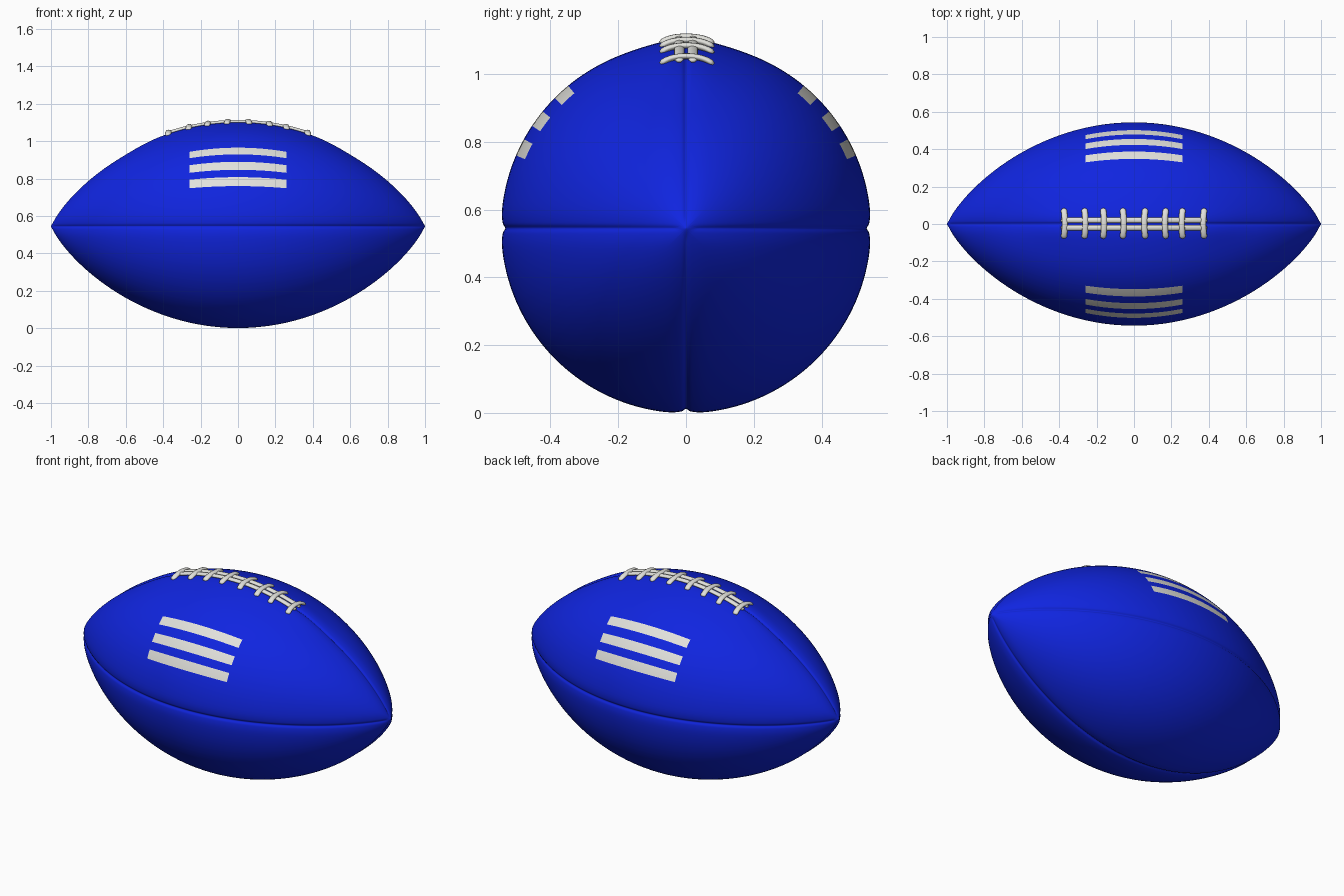
import bpy, bmesh, math
from mathutils import Vector

if "Cube" in bpy.data.objects:
    bpy.data.objects.remove(bpy.data.objects["Cube"])

CZ, R = 0.545, 0.546            # axis height and largest radius
STRIPES = (42.4, 53.6, 64.0)    # stripe angles measured from straight up, degrees
HALF, STRIPE_X = 2.8, 0.26


def material(name, col):
    m = bpy.data.materials.new(name)
    m.diffuse_color = (*col, 1)
    m.use_nodes = True
    m.node_tree.nodes["Principled BSDF"].inputs["Base Color"].default_value = m.diffuse_color
    return m


blue = material("blue leather", (0.005, 0.018, 0.74))
white = material("off white", (0.76, 0.76, 0.72))


def radius(x, th, seams=True):
    """Ball radius at length x and angle th (radians from up)."""
    r = R * max(0.0, 1 - x * x) ** 0.78
    a = (th + math.pi) % (2 * math.pi) - math.pi
    fade = min(1, max(0, (0.65 - abs(x)) / 0.25))
    fade = fade * fade * (3 - 2 * fade)
    bump = 0.013 * math.exp(-(a / 0.2) ** 2) * fade
    groove = 0.0
    if seams:
        q = math.pi / 2
        d = abs((th + q / 2) % q - q / 2) * r
        groove = 0.007 * math.exp(-(d / 0.008) ** 2) + 0.006 * math.exp(-(d / 0.03) ** 2)
        groove = min(groove, 0.3 * r)
    return r + bump - groove


def point(x, th, lift=0.0, seams=True):
    r = radius(x, th, seams) + lift
    return Vector((x, r * math.sin(th), CZ + r * math.cos(th)))


def finish(name, bm, mats):
    bmesh.ops.recalc_face_normals(bm, faces=bm.faces[:])
    for f in bm.faces:
        f.smooth = True
    me = bpy.data.meshes.new(name)
    bm.to_mesh(me)
    bm.free()
    for m in mats:
        me.materials.append(m)
    ob = bpy.data.objects.new(name, me)
    bpy.context.collection.objects.link(ob)
    return ob


# Ball: grid of rings, finer at the four seams, cut exactly at stripe borders
quad = [0, 0.35, 0.7, 1.05, 1.4, 1.9, 2.5, 3.3, 4.4] + [6 + 2 * i for i in range(20)]
quad += [90 - a for a in quad] + [s + h for s in STRIPES for h in (-HALF, HALF)]
angles = sorted({round(v % 360, 3) for a in quad for v in (a, 180 - a, 180 + a, -a)})
xs = [math.sin(math.pi * (i / 110 - 0.5)) for i in range(1, 110)]
xs = sorted(xs + [-STRIPE_X, STRIPE_X])
n = len(angles)
bm = bmesh.new()
rings = [[bm.verts.new(point(x, math.radians(a))) for a in angles] for x in xs]
for i in range(len(xs) - 1):
    for j in range(n):
        k = (j + 1) % n
        f = bm.faces.new((rings[i][j], rings[i][k], rings[i + 1][k], rings[i + 1][j]))
        mid = (angles[j] + (angles[k] if k else 360)) / 2
        mid = min(mid, 360 - mid)
        inside = abs(xs[i] + xs[i + 1]) / 2 < STRIPE_X
        if inside and any(abs(mid - s) < HALF for s in STRIPES):
            f.material_index = 1
for ring, x in ((rings[0], -1), (rings[-1], 1)):
    tip = bm.verts.new((x, 0, CZ))
    for j in range(n):
        bm.faces.new((ring[j], ring[(j + 1) % n], tip))
finish("ball", bm, (blue, white))


def strand(bm, path, wide, high, sides=12):
    """Flattened rounded cord along a path lying on the ball."""
    loops = []
    last = len(path) - 1
    for i, p in enumerate(path):
        t = (path[min(i + 1, last)] - path[max(i - 1, 0)]).normalized()
        up = Vector((0, p.y, p.z - CZ))
        up = (up - t * up.dot(t)).normalized()
        side = t.cross(up)
        s = 0.6 if i in (0, last) else 1.0
        loops.append([bm.verts.new(p + side * (wide * s * math.cos(2 * math.pi * k / sides))
                                   + up * (high * s * math.sin(2 * math.pi * k / sides)))
                      for k in range(sides)])
    for a, b in zip(loops, loops[1:]):
        for k in range(sides):
            m = (k + 1) % sides
            bm.faces.new((a[k], a[m], b[m], b[k]))
    bm.faces.new(loops[0])
    bm.faces.new(loops[-1])


# Two long laces beside the top seam
bm = bmesh.new()
for y in (-0.02, 0.02):
    path = []
    for i in range(41):
        x = -0.39 + 0.78 * i / 40
        path.append(point(x, y / radius(x, 0, False), 0.002, False))
    strand(bm, path, 0.015, 0.009)
finish("long_laces", bm, (white,))

# Eight cross laces arching over them
bm = bmesh.new()
for x in (-0.37, -0.26, -0.16, -0.055, 0.055, 0.165, 0.255, 0.37):
    path = []
    for i in range(21):
        u = i / 10 - 1
        th = (0.08 * u + 0.003) / radius(x, 0, False)
        path.append(point(x - 0.006 * u * u * (1 if x < 0 else -1), th,
                          0.008 - 0.009 * u ** 4, False))
    strand(bm, path, 0.016, 0.009)
finish("cross_laces", bm, (white,))
